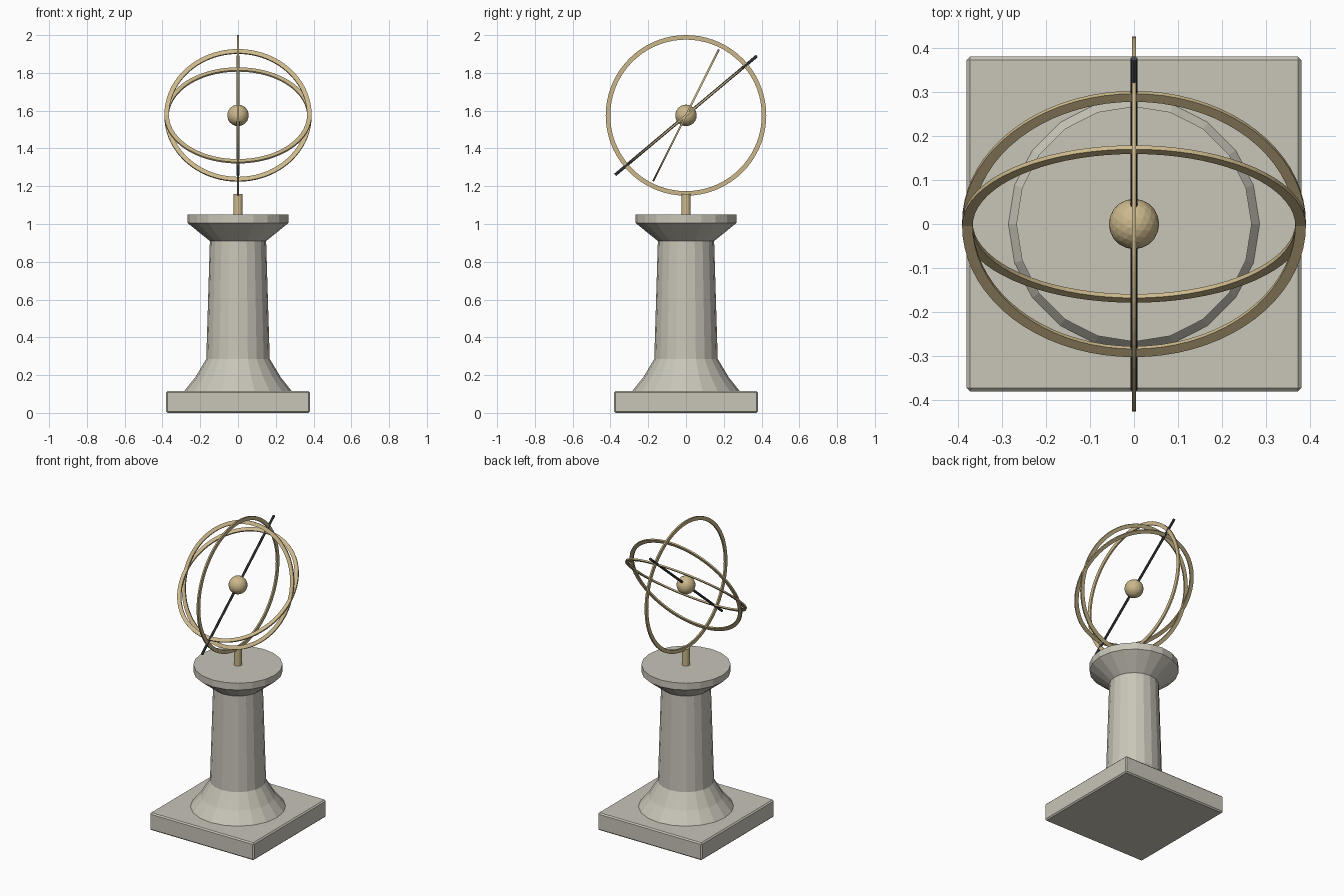
import bpy, bmesh, math
from mathutils import Matrix

cube = bpy.data.objects.get("Cube")
if cube:
    bpy.data.objects.remove(cube, do_unlink=True)


def material(name, rgb):
    mat = bpy.data.materials.new(name)
    mat.use_nodes = True
    mat.diffuse_color = (*rgb, 1)
    mat.node_tree.nodes["Principled BSDF"].inputs["Base Color"].default_value = (*rgb, 1)
    return mat


stone = material("pale stone", (0.58, 0.56, 0.48))
brass = material("brass", (0.60, 0.48, 0.26))
iron = material("dark iron", (0.06, 0.068, 0.078))

CENTRE = 1.575  # height of the sphere's middle


def add_object(name, bm, mat, z=0, tilt=0):
    bmesh.ops.recalc_face_normals(bm, faces=bm.faces)
    mesh = bpy.data.meshes.new(name)
    bm.to_mesh(mesh)
    bm.free()
    mesh.materials.append(mat)
    obj = bpy.data.objects.new(name, mesh)
    obj.location.z = z
    obj.rotation_euler.x = tilt
    bpy.context.collection.objects.link(obj)
    return obj


def lathe(name, profile, sides, mat, closed=False, **place):
    """Turn a (radius, height) profile about z; cap its ends unless it is a closed loop."""
    bm = bmesh.new()
    loops = []
    for r, z in profile:
        angles = [2 * math.pi * i / sides for i in range(sides)]
        loops.append([bm.verts.new((r * math.cos(a), r * math.sin(a), z)) for a in angles])
    pairs = list(zip(loops, loops[1:]))
    if closed:
        pairs.append((loops[-1], loops[0]))
    else:
        bm.faces.new(loops[0])
        bm.faces.new(loops[-1])
    for low, high in pairs:
        for i in range(sides):
            j = (i + 1) % sides
            bm.faces.new((low[i], low[j], high[j], high[i]))
    return add_object(name, bm, mat, **place)


def band(name, outer, tilt):
    """Flat ring of rectangular section around the sphere's middle."""
    inner, half = outer - 0.024, 0.005
    section = [(outer, -half), (outer, half), (inner, half), (inner, -half)]
    return lathe(name, section, 72, brass, closed=True, z=CENTRE, tilt=tilt)


# Square plinth with a fine chamfer
bm = bmesh.new()
bmesh.ops.create_cube(bm, size=1, matrix=Matrix.Diagonal((0.76, 0.76, 0.115, 1)))
plinth = add_object("plinth", bm, stone, z=0.0575)
bevel = plinth.modifiers.new("chamfer", 'BEVEL')
bevel.width = 0.008
bevel.segments = 1

# Faceted pedestal with flared foot and capital
lathe("pedestal", [(0.285, 0.115), (0.225, 0.19), (0.168, 0.285), (0.149, 0.91),
                   (0.267, 1.005), (0.267, 1.05)], 20, stone)

# Short stem carrying the rings
lathe("stem", [(0.024, 1.05), (0.024, 1.16)], 12, brass)

# Rings: one upright, two tilted
band("meridian_ring", 0.425, 0).rotation_euler.y = math.pi / 2
band("equator_ring", 0.39, math.radians(40))
band("ecliptic_ring", 0.39, math.radians(63.5))

# Central ball
bm = bmesh.new()
bmesh.ops.create_icosphere(bm, subdivisions=3, radius=0.057)
add_object("central_ball", bm, brass, z=CENTRE)

# Slanted rod through the ball, lying in the plane of the equator ring
lathe("axis_rod", [(0.008, -0.49), (0.008, 0.49)], 8, iron,
      z=CENTRE, tilt=math.radians(40 - 90))
